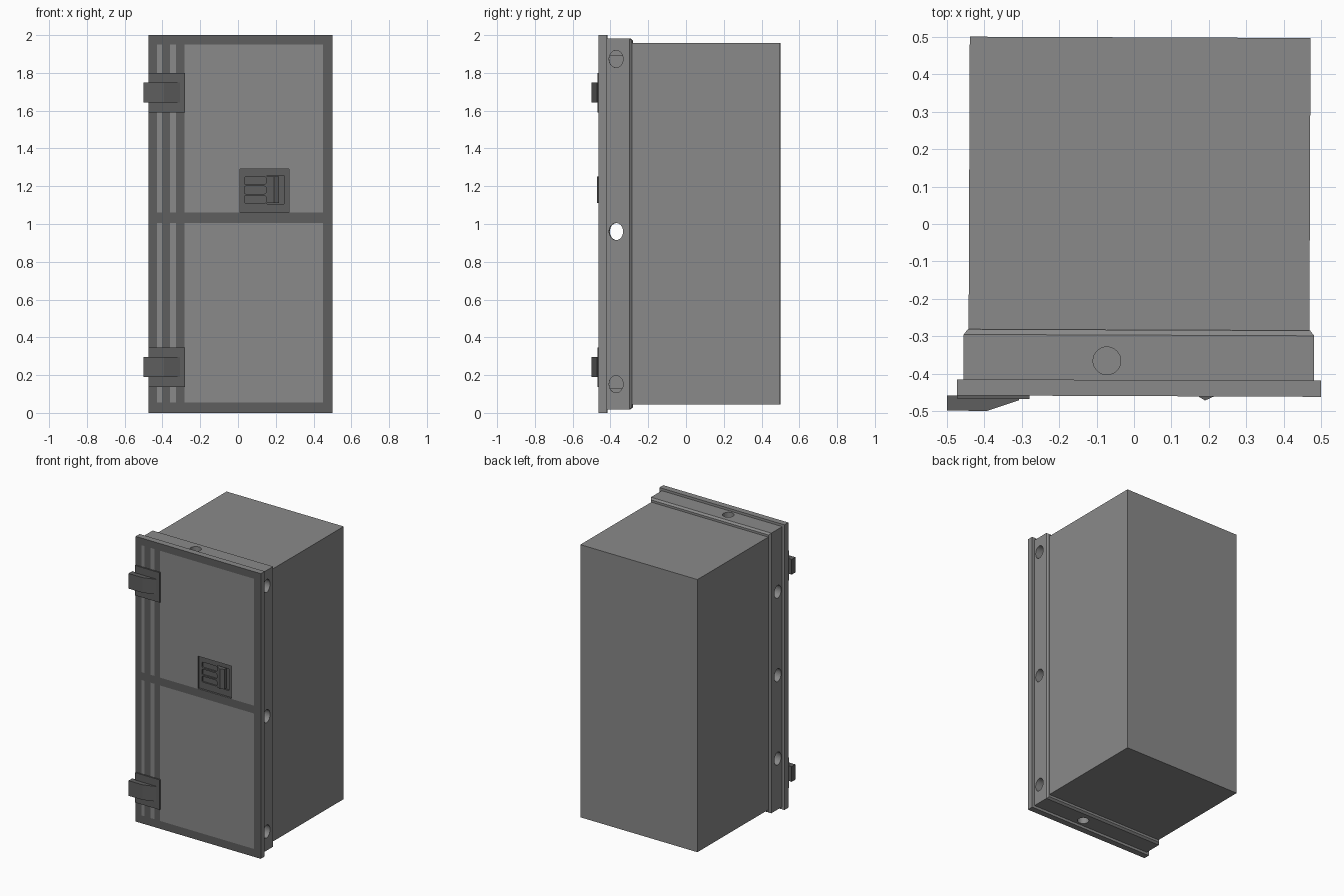
import bpy, bmesh
from math import pi
from mathutils import Matrix

if "Cube" in bpy.data.objects:
    bpy.data.objects.remove(bpy.data.objects["Cube"])

TILT = -0.004   # the whole cabinet is turned very slightly about z


def paint(name, v):
    m = bpy.data.materials.new(name)
    m.diffuse_color = (v, v, v, 1)
    m.use_nodes = True
    m.node_tree.nodes["Principled BSDF"].inputs["Base Color"].default_value = m.diffuse_color
    return m


grey = paint("mid_grey", 0.252)
dark = paint("dark_trim", 0.112)


def finish(name, bm, mat=grey, cutter=False):
    bmesh.ops.recalc_face_normals(bm, faces=bm.faces)
    me = bpy.data.meshes.new(name)
    bm.to_mesh(me)
    bm.free()
    ob = bpy.data.objects.new(name, me)
    bpy.context.collection.objects.link(ob)
    ob.rotation_euler.z = TILT
    me.materials.append(mat)
    if cutter:
        ob.hide_render = True
        ob.hide_set(True)
    return ob


def add_box(bm, x0, x1, y0, y1, z0, z1):
    m = Matrix.Translation(((x0 + x1) / 2, (y0 + y1) / 2, (z0 + z1) / 2)) \
        @ Matrix.Diagonal((x1 - x0, y1 - y0, z1 - z0, 1))
    return bmesh.ops.create_cube(bm, size=1, matrix=m)["verts"]


def box(name, *dims, mat=grey, cutter=False):
    bm = bmesh.new()
    add_box(bm, *dims)
    return finish(name, bm, mat, cutter)


def prism(name, pts, z0, z1, mat=grey):
    """Extrude an xy outline upward."""
    bm = bmesh.new()
    face = bm.faces.new([bm.verts.new((x, y, z0)) for x, y in pts])
    top = bmesh.ops.extrude_face_region(bm, geom=[face], use_keep_orig=True)["geom"]
    bmesh.ops.translate(bm, vec=(0, 0, z1 - z0),
                        verts=[v for v in top if isinstance(v, bmesh.types.BMVert)])
    return finish(name, bm, mat)


def cut(ob, cutter):
    mod = ob.modifiers.new("cut", "BOOLEAN")
    mod.object = cutter
    mod.operation = "DIFFERENCE"
    mod.solver = "EXACT"


# Main body
box("cabinet_body", -0.441, 0.470, -0.29, 0.499, 0.045, 1.957)

# Collar behind the door, with its back edge chamfered
bm = bmesh.new()
rings = []
for y, d in ((-0.42, 0), (-0.297, 0), (-0.283, 0.011)):
    x0, x1, z0, z1 = -0.454 + d, 0.483 - d, 0.018 + d, 1.983 - d
    rings.append([bm.verts.new(p) for p in
                  ((x0, y, z0), (x1, y, z0), (x1, y, z1), (x0, y, z1))])
for a, b in zip(rings, rings[1:]):
    for i in range(4):
        bm.faces.new((a[i], a[i - 1], b[i - 1], b[i]))
bm.faces.new(rings[0])
bm.faces.new(rings[-1])
collar = finish("door_collar", bm)
cut(collar, box("collar_cavity", -0.38, 0.41, -0.45, -0.25, 0.13, 1.893, cutter=True))

# Round ports in the four collar walls
bm = bmesh.new()


def port(center, rot_axis, long_z):
    m = Matrix.Translation(center) @ Matrix.Diagonal((1, 1, long_z, 1))
    if rot_axis:
        m = m @ Matrix.Rotation(pi / 2, 4, rot_axis)
    bmesh.ops.create_cone(bm, cap_ends=True, segments=32, radius1=0.037,
                          radius2=0.037, depth=0.2, matrix=m)


for z in (0.152, 0.96, 1.874):
    port((0.48, -0.368, z), "Y", 1.22)
for z in (0.375, 0.96, 1.545):
    port((-0.455, -0.368, z), "Y", 1.22)
port((-0.071, -0.366, 1.98), None, 1)
port((0.12, -0.366, 0.02), None, 1)
cut(collar, finish("port_cutters", bm, cutter=True))

# Door: a flat plate whose front carries dark bands between light panels
xs = (-0.471, -0.427, -0.401, -0.357, -0.326, -0.281, 0.451, 0.502)
zs = (0, 0.055, 1.005, 1.06, 1.95, 2.0)
bm = bmesh.new()
grid = [[bm.verts.new((x, -0.46, z)) for z in zs] for x in xs]
for i in range(len(xs) - 1):
    for j in range(len(zs) - 1):
        f = bm.faces.new((grid[i][j], grid[i + 1][j], grid[i + 1][j + 1], grid[i][j + 1]))
        f.material_index = 1 if i % 2 and j % 2 else 0
door = finish("door", bm, dark)
door.data.materials.append(grey)
if door.data.polygons[0].normal.y > 0:
    door.data.flip_normals()
sol = door.modifiers.new("thickness", "SOLIDIFY")
sol.thickness = 0.043
sol.offset = -1
sol.material_offset = 1
sol.material_offset_rim = 1

# Two hinges: backing plate, knuckle block and tapering strap
for label, z in (("lower", 0.242), ("upper", 1.695)):
    box(label + "_hinge_plate", -0.471, -0.278, -0.469, -0.455, z - 0.105, z + 0.105, mat=dark)
    prism(label + "_hinge_strap",
          [(-0.498, -0.501), (-0.39, -0.501), (-0.305, -0.472), (-0.305, -0.46), (-0.498, -0.46)],
          z - 0.053, z + 0.053, dark)

# Latch: a shallow pocket in the door holding a plate with grip slots
cut(door, box("latch_pocket", 0.013, 0.273, -0.48, -0.435, 1.062, 1.29,
              mat=dark, cutter=True))
latch = box("latch_plate", 0.013, 0.273, -0.446, -0.43, 1.062, 1.29, mat=dark)
bm = bmesh.new()
for z in (1.13, 1.18, 1.23):
    vs = add_box(bm, 0.035, 0.15, -0.48, -0.434, z - 0.02, z + 0.02)
    es = {e for v in vs for e in v.link_edges
          if abs(e.verts[0].co.y - e.verts[1].co.y) > 0.01}
    bmesh.ops.bevel(bm, geom=list(es), offset=0.008, segments=3, affect="EDGES", profile=0.5)
add_box(bm, 0.156, 0.246, -0.48, -0.434, 1.105, 1.257)
cut(latch, finish("latch_cutters", bm, dark, cutter=True))

# Wedge-shaped latch handle standing in the recess
prism("latch_handle", [(0.156, -0.45), (0.192, -0.471), (0.218, -0.459),
                       (0.218, -0.432), (0.156, -0.432)], 1.112, 1.252, dark)
